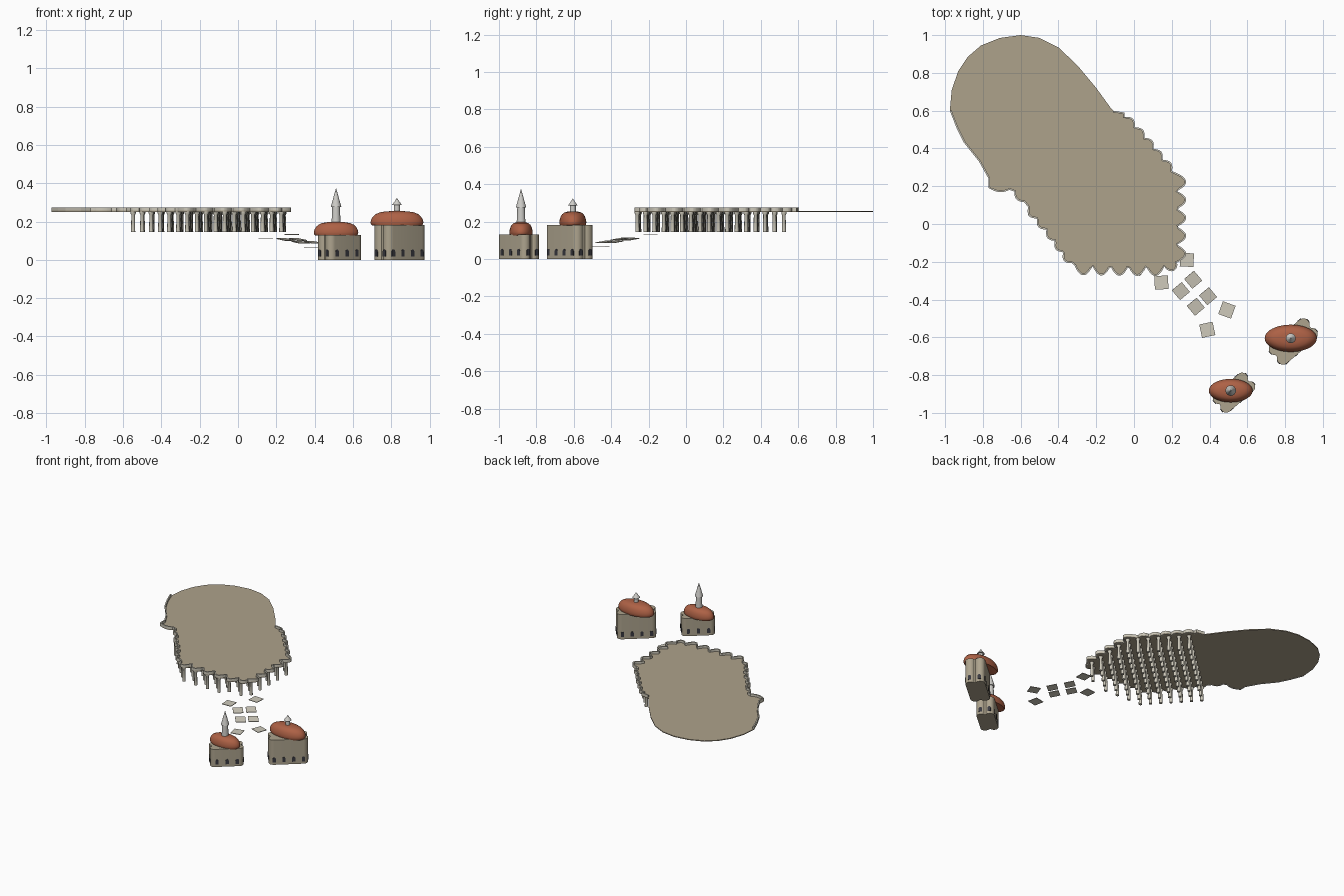
import bpy, bmesh, math
from mathutils import Vector, Matrix

if "Cube" in bpy.data.objects:
    bpy.data.objects.remove(bpy.data.objects["Cube"])


def material(name, rgb):
    m = bpy.data.materials.new(name)
    m.diffuse_color = (*rgb, 1)
    m.use_nodes = True
    m.node_tree.nodes["Principled BSDF"].inputs["Base Color"].default_value = m.diffuse_color
    return m


SAND = material("sand", (0.42, 0.36, 0.26))
STONE = material("pale_stone", (0.62, 0.59, 0.50))
WALL = material("wall_stone", (0.42, 0.37, 0.27))
ROOF = material("terracotta", (0.42, 0.12, 0.06))
GREY = material("spire_grey", (0.62, 0.61, 0.58))
DARK = material("window_dark", (0.04, 0.04, 0.05))


def finish(name, bm, mat, smooth=None):
    bmesh.ops.recalc_face_normals(bm, faces=bm.faces[:])
    me = bpy.data.meshes.new(name)
    bm.to_mesh(me)
    bm.free()
    ob = bpy.data.objects.new(name, me)
    bpy.context.collection.objects.link(ob)
    me.materials.append(mat)
    if smooth:
        bpy.ops.object.select_all(action='DESELECT')
        ob.select_set(True)
        bpy.context.view_layer.objects.active = ob
        bpy.ops.object.shade_smooth_by_angle(angle=math.radians(smooth))
    return ob


def add_prism(bm, pts, vec, mtx=Matrix()):
    """Extrude a closed 3D outline along vec."""
    vs = [bm.verts.new(mtx @ Vector(p)) for p in pts]
    f = bm.faces.new(vs)
    ext = bmesh.ops.extrude_face_region(bm, geom=[f], use_keep_orig=True)
    top = [g for g in ext['geom'] if isinstance(g, bmesh.types.BMVert)]
    bmesh.ops.translate(bm, verts=top, vec=mtx.to_3x3() @ Vector(vec))


def add_lathe(bm, prof, cx, cy, seg=32, sx=1, sy=1):
    """Revolve an (r, z) profile, capping both ends."""
    rings = []
    for r, z in prof:
        rings.append([bm.verts.new((cx + sx * r * math.cos(2 * math.pi * i / seg),
                                    cy + sy * r * math.sin(2 * math.pi * i / seg), z)) for i in range(seg)])
    for a, b in zip(rings, rings[1:]):
        for i in range(seg):
            j = (i + 1) % seg
            bm.faces.new((a[i], a[j], b[j], b[i]))
    bm.faces.new(rings[0])
    bm.faces.new(rings[-1])


def resample(pts, step):
    out = []
    for a, b in zip(pts, pts[1:]):
        a, b = Vector(a), Vector(b)
        n = max(1, round((b - a).length / step))
        out += [a.lerp(b, i / n) for i in range(n)]
    return out + [Vector(pts[-1])]


def normals(path):
    res = []
    for i in range(len(path)):
        t = (path[min(i + 1, len(path) - 1)] - path[max(i - 1, 0)]).normalized()
        res.append(Vector((-t.y, t.x)))   # left of a clockwise path = outward
    return res


def wavy(pts, period, amp):
    """Scalloped line: whole number of outward lobes on a straight run."""
    path = resample(pts, 0.008)
    nrm = normals(path)
    n = len(path) - 1
    lobes = max(1, round(n * 0.008 / period))
    return [p + q * amp * (2 * abs(math.sin(math.pi * lobes * i / n)) ** 0.8 - 1)
            for i, (p, q) in enumerate(zip(path, nrm))]


# Terrace outline, clockwise: rounded back, then the scalloped bench edge
back = [(-.77, .24), (-.82, .33), (-.90, .43), (-.94, .51), (-.975, .60), (-.965, .71), (-.93, .81),
        (-.88, .885), (-.81, .945), (-.71, .985), (-.60, 1.0), (-.50, .985), (-.40, .935),
        (-.30, .84), (-.20, .72), (-.12, .61)]
back = [Vector(p) for p in back]
bench = [Vector((-.11, .60)), Vector((-.05, .59))]
for pts, period, amp in (([(-.04, .575), (.07, .455), (.15, .355), (.21, .29)], .07, .013),
                         ([(.25, .27), (.25, -.205)], .095, .026),
                         ([(.235, -.225), (.175, -.25)], .07, .012),
                         ([(.16, -.25), (-.315, -.245)], .095, .026),
                         ([(-.34, -.215), (-.46, -.05), (-.57, .08)], .07, .013),
                         ([(-.59, .11), (-.64, .165)], .07, .010),
                         ([(-.66, .175), (-.75, .175)], .09, .006)):
    bench += wavy(pts, period, amp)
bench += [Vector((-.77, .19))]
outline = back + bench

bm = bmesh.new()
add_prism(bm, [(p.x, p.y, .251) for p in outline], (0, 0, .006))
finish("terrace_floor", bm, SAND)

# Low parapet bench along the front half of the edge
line = bench + back[:5]
nrm = normals(line)
bm = bmesh.new()
rows = []
for p, q in zip(line, nrm):
    i = p - q * .009
    rows.append([bm.verts.new((*v, z)) for v, z in ((p, .25), (p, .274), (i, .274), (i, .25))])
for a, b in zip(rows, rows[1:]):
    for k in range(4):
        m = (k + 1) % 4
        bm.faces.new((a[k], a[m], b[m], b[k]))
bm.faces.new(rows[0])
bm.faces.new(rows[-1])
finish("serpentine_bench", bm, STONE)


# Hall of columns on a diagonal grid beneath the terrace
def inside(x, y):
    hit = False
    for a, b in zip(outline, outline[1:] + outline[:1]):
        if (a.y > y) != (b.y > y) and x < (b.x - a.x) * (y - a.y) / (b.y - a.y) + a.x:
            hit = not hit
    return hit


ang = math.radians(43)
P = Vector((math.cos(ang), math.sin(ang)))
D = Vector((-P.y, P.x))
bm = bmesh.new()
for i in range(-14, 15):
    for j in range(-14, 15):
        c = Vector((-.265, -.25)) + P * i * .069 + D * j * .069
        if c.dot(D) < .43 and all(inside(c.x + dx, c.y + dy) for dx, dy in ((.01, 0), (-.01, 0), (0, .01), (0, -.01))):
            add_lathe(bm, [(.011, .145), (.0095, .235), (.014, .243), (.014, .252)], c.x, c.y, 12)
finish("hall_columns", bm, STONE, 40)

# Stair flights (sloped) and landings (flat), falling away from the hall
for k, (x, y, z, rot, slope) in enumerate((
        (.28, -.19, .130, -3, 0), (.145, -.31, .111, 3, 0),
        (.313, -.295, .104, 40, 8), (.248, -.355, .104, 40, 8),
        (.392, -.382, .089, 40, 8), (.327, -.438, .089, 40, 8),
        (.492, -.455, .066, -20, 0), (.388, -.56, .061, 12, 0))):
    s = .034 if slope else .036
    mtx = Matrix.Translation((x, y, z)) @ Matrix.Rotation(math.radians(rot), 4, 'Z') \
        @ Matrix.Rotation(math.radians(slope), 4, 'X')
    bm = bmesh.new()
    add_prism(bm, [(-s, -s, 0), (s, -s, 0), (s, s, 0), (-s, s, 0)], (0, 0, .004), mtx)
    finish(("stair_flight_" if slope else "stair_landing_") + str(k), bm, STONE)


# Gatehouses: lobed walls, arched windows, oval domed roof and a turret
def gatehouse(name, cx, cy, hl, hw, h, us, roof, turret):
    base = Matrix.Translation((cx, cy, 0)) @ Matrix.Rotation(math.radians(40.5), 4, 'Z')
    r = hw / 2
    pts = []
    for su, sv, a0, a1 in ((1, -1, -90, 55), (1, 1, -55, 90), (-1, 1, 90, 235), (-1, -1, 125, 270)):
        for i in range(11):
            a = math.radians(a0 + (a1 - a0) * i / 10)
            pts.append((su * (hl - r) + r * math.cos(a), sv * r + r * math.sin(a), 0))
    bm = bmesh.new()
    add_prism(bm, pts, (0, 0, h), base)
    finish(name + "_walls", bm, WALL, 30)

    # windows: position and outward heading in the wall's own frame
    spots = [(u, s * hw, s * 90) for u in us for s in (1, -1)]
    spots += [(s * hl, t * r, 90 - s * 90) for s in (1, -1) for t in (1, -1)]
    arch = [(0, -.011, .018), (0, .011, .018)]
    arch += [(0, .011 * math.cos(math.pi * i / 8), .042 + .012 * math.sin(math.pi * i / 8)) for i in range(9)]
    bm = bmesh.new()
    for u, v, head in spots:
        m = base @ Matrix.Translation((u, v, 0)) @ Matrix.Rotation(math.radians(head), 4, 'Z') \
            @ Matrix.Translation((-.006, 0, 0))
        add_prism(bm, arch, (.008, 0, 0), m)
    finish(name + "_windows", bm, DARK)

    rx, ry, ra, rb, rz, rh = roof
    prof = [(.94, 0), (.99, .12), (1, .25), (.975, .42), (.91, .62), (.80, .79), (.64, .91), (.4, .975), (.05, 1)]
    bm = bmesh.new()
    add_lathe(bm, [(q, rz + rh * z) for q, z in prof], rx, ry, 40, ra, rb)
    finish(name + "_roof", bm, ROOF, 60)
    bm = bmesh.new()
    add_lathe(bm, turret, rx, ry, 16)
    finish(name + "_turret", bm, GREY, 35)


gatehouse("large_gatehouse", .843, -.622, .132, .066, .182, (-.098, -.033, .033, .098),
          (.83, -.605, .138, .072, .178, .077),
          [(.016, .24), (.016, .286), (.026, .286), (.012, .305), (.001, .322)])
gatehouse("small_gatehouse", .53, -.893, .112, .06, .13, (-.068, 0, .068),
          (.512, -.882, .116, .062, .126, .072),
          [(.024, .18), (.020, .275), (.028, .275), (.016, .318), (.001, .372)])
